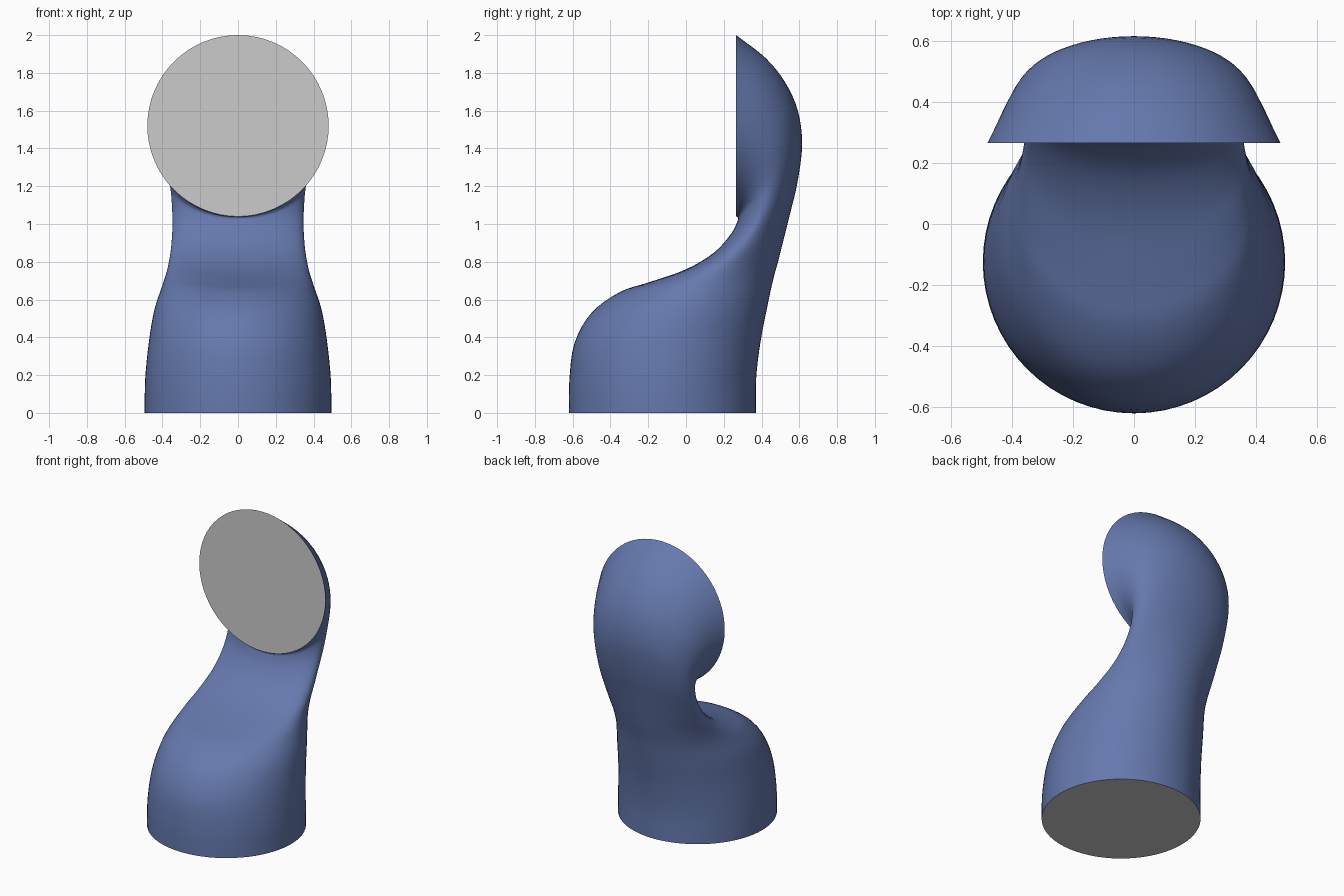
import bpy, bmesh, math
from mathutils import Vector

if "Cube" in bpy.data.objects:
    bpy.data.objects.remove(bpy.data.objects["Cube"])

SEGMENTS, STEPS = 64, 4

# Cross-sections: inner (y, z), outer (y, z), half width in x
SECTIONS = [Vector(s) for s in (
    (-.62, 0, .37, 0, .495),
    (-.617, .18, .372, .19, .491),
    (-.59, .37, .395, .38, .472),
    (-.50, .53, .43, .56, .443),
    (-.35, .64, .46, .70, .402),
    (-.20, .69, .49, .81, .377),
    (0, .76, .52, .93, .358),
    (.15, .85, .555, 1.07, .348),
    (.24, .95, .59, 1.22, .349),
    (.272, 1.015, .615, 1.42, .361),
    (.276, 1.03, .592, 1.60, .384),
    (.274, 1.035, .525, 1.75, .41),
    (.27, 1.038, .42, 1.88, .44),
    (.265, 1.04, .265, 2.0, .48),
)]


def spline(points, steps):
    """Catmull-Rom interpolation through the sections."""
    pts = [points[0] * 2 - points[1]] + points + [points[-1] * 2 - points[-2]]
    out = []
    for a, b, c, d in zip(pts, pts[1:], pts[2:], pts[3:]):
        for i in range(steps):
            t = i / steps
            out.append((b * 2 + (c - a) * t + (a * 2 - b * 5 + c * 4 - d) * t**2
                        + (b * 3 - a - c * 3 + d) * t**3) * 0.5)
    return out + [points[-1]]


def ring(section):
    """Ellipse spanning the inner and outer profile points."""
    iy, iz, oy, oz, w = section
    mid = Vector((0, (iy + oy) / 2, (iz + oz) / 2))
    half = Vector((0, (oy - iy) / 2, (oz - iz) / 2))
    side = Vector((w, 0, 0))
    angles = [2 * math.pi * k / SEGMENTS for k in range(SEGMENTS)]
    return [mid + side * math.cos(a) + half * math.sin(a) for a in angles]


def finish(bm, name, material=None):
    mesh = bpy.data.meshes.new(name)
    bm.to_mesh(mesh)
    bm.free()
    obj = bpy.data.objects.new(name, mesh)
    bpy.context.collection.objects.link(obj)
    if material:
        mesh.materials.append(material)
    return obj


def cap(name, section, flip=False):
    bm = bmesh.new()
    verts = [bm.verts.new(p) for p in ring(section)]
    bm.faces.new(verts[::-1] if flip else verts)
    return finish(bm, name)


blue = bpy.data.materials.new("blue")
blue.diffuse_color = (0.13, 0.19, 0.42, 1)
blue.use_nodes = True
blue.node_tree.nodes["Principled BSDF"].inputs["Base Color"].default_value = blue.diffuse_color

# Curved tube body
bm = bmesh.new()
rings = [[bm.verts.new(p) for p in ring(s)] for s in spline(SECTIONS, STEPS)]
for low, high in zip(rings, rings[1:]):
    for k in range(SEGMENTS):
        n = (k + 1) % SEGMENTS
        bm.faces.new((low[k], low[n], high[n], high[k]))
body = finish(bm, "tube_body", blue)
body.data.polygons.foreach_set("use_smooth", [True] * len(body.data.polygons))

# Flat end discs
cap("base_disc", SECTIONS[0], flip=True)
cap("front_disc", SECTIONS[-1])
